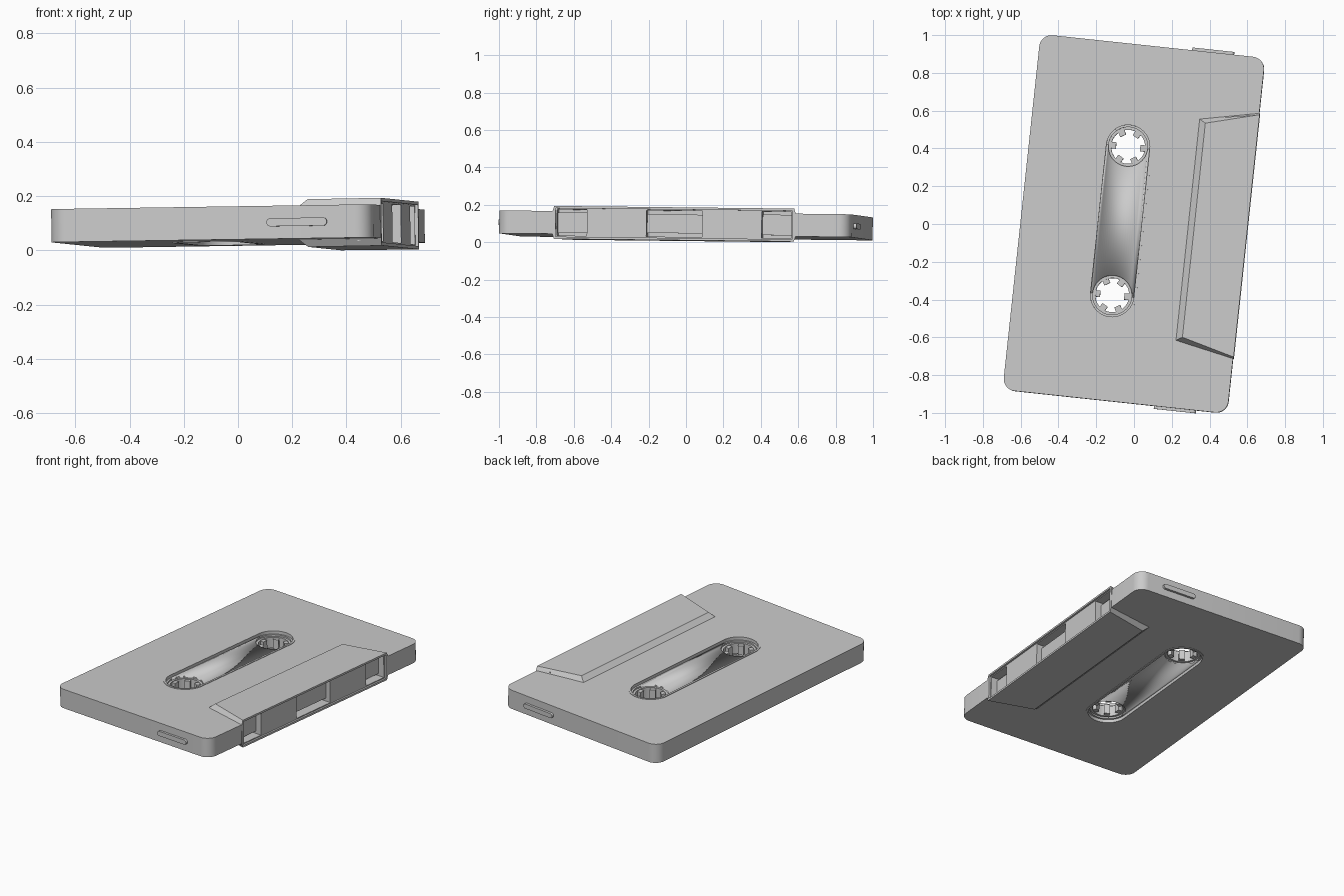
import bpy, bmesh
from math import sin, cos, pi, radians
from mathutils import Matrix, Vector

cube = bpy.data.objects.get("Cube")
if cube:
    bpy.data.objects.remove(cube)

grey = bpy.data.materials.new("grey_plastic")
grey.use_nodes = True
COLOUR = (0.6, 0.6, 0.6, 1)
grey.diffuse_color = COLOUR
grey.node_tree.nodes["Principled BSDF"].inputs["Base Color"].default_value = COLOUR

# Sizes in the cassette's own frame
HALF_W, HALF_L, HALF_T = 0.598, 0.947, 0.061
HEAD_T = 0.088
HUB_X, HUB_Y, MID_Y = -0.074, 0.395, 0.008
parts = []


def loft(name, layers):
    """Closed solid through stacked outlines, given as (outline, z)."""
    bm = bmesh.new()
    rings = [[bm.verts.new((x, y, z)) for x, y in pts] for pts, z in layers]
    n = len(rings[0])
    for a, b in zip(rings, rings[1:]):
        for i in range(n):
            j = (i + 1) % n
            bm.faces.new((a[i], a[j], b[j], b[i]))
    bm.faces.new(rings[0][::-1])
    bm.faces.new(rings[-1])
    return finish(name, bm)


def tube(name, outer, inner, half):
    """Flat ring between two outlines with equal point counts."""
    bm = bmesh.new()
    rings = [[bm.verts.new((x, y, z)) for x, y in pts]
             for pts, z in ((outer, -half), (outer, half), (inner, half), (inner, -half))]
    n = len(outer)
    for k in range(4):
        a, b = rings[k], rings[(k + 1) % 4]
        for i in range(n):
            j = (i + 1) % n
            bm.faces.new((a[i], a[j], b[j], b[i]))
    return finish(name, bm)


def finish(name, bm):
    bmesh.ops.recalc_face_normals(bm, faces=bm.faces)
    mesh = bpy.data.meshes.new(name)
    bm.to_mesh(mesh)
    bm.free()
    mesh.materials.append(grey)
    obj = bpy.data.objects.new(name, mesh)
    bpy.context.collection.objects.link(obj)
    parts.append(obj)
    return obj


def rect(x0, x1, y0, y1):
    return [(x0, y0), (x1, y0), (x1, y1), (x0, y1)]


def box(name, x0, x1, y0, y1, half):
    return loft(name, [(rect(x0, x1, y0, y1), -half), (rect(x0, x1, y0, y1), half)])


def arc(cx, cy, r, a0, a1, n):
    return [(cx + r * cos(radians(a0 + (a1 - a0) * i / n)),
             cy + r * sin(radians(a0 + (a1 - a0) * i / n))) for i in range(n + 1)]


def rounded(hw, hl, r):
    pts = []
    for k, (sx, sy) in enumerate(((1, 1), (-1, 1), (-1, -1), (1, -1))):
        pts += arc(sx * (hw - r), sy * (hl - r), r, 90 * k, 90 * k + 90, 8)
    return pts


def stadium(r):
    return (arc(HUB_X, MID_Y + HUB_Y, r, 0, 180, 24)
            + arc(HUB_X, MID_Y - HUB_Y, r, 180, 360, 24))


def boolean(target, tool, mode):
    mod = target.modifiers.new(mode, "BOOLEAN")
    mod.operation, mod.solver, mod.object = mode, "EXACT", tool
    bpy.context.view_layer.objects.active = target
    bpy.ops.object.modifier_apply(modifier=mod.name)
    parts.remove(tool)
    bpy.data.objects.remove(tool)


# Shell with the thicker head section along the right edge
shell = loft("shell", [(rounded(HALF_W, HALF_L, 0.065), z) for z in (-HALF_T, HALF_T)])


def head_outline(inner_x, inner_y, outer_y):
    edge = HALF_W + 0.003
    return [(inner_x, -inner_y), (edge, -outer_y), (edge, outer_y), (inner_x, inner_y)]


top, base = head_outline(0.32, 0.57, 0.645), head_outline(0.285, 0.59, 0.655)
head = loft("head", [(top, -HEAD_T), (base, -HALF_T + 0.002),
                     (base, HALF_T - 0.002), (top, HEAD_T)])
boolean(shell, head, "UNION")

# Cut the hub slot, the recessed edge and its three openings
boolean(shell, loft("slot", [(stadium(0.115), z) for z in (-0.2, 0.2)]), "DIFFERENCE")
boolean(shell, box("edge_recess", 0.589, 0.7, -0.637, 0.637, 0.076), "DIFFERENCE")
for y0, y1 in ((-0.63, -0.47), (-0.15, 0.15), (0.47, 0.63)):
    boolean(shell, box("opening", 0.51, 0.7, y0, y1, 0.07), "DIFFERENCE")

# Tape strip and guides seen inside the openings
box("tape_strip", 0.55, 0.556, -0.149, 0.149, 0.05)
for side, y in (("right", -0.55), ("left", 0.55)):
    box(side + "_tape_guide", 0.54, 0.55, y - 0.079, y + 0.079, 0.055)

# Slot rim and the bridge between the hubs
tube("slot_rim", stadium(0.128), stadium(0.115), HALF_T + 0.003)
hi, lo = MID_Y + HUB_Y, MID_Y - HUB_Y
w = 0.116
outline = ([(HUB_X + w, hi)] + arc(HUB_X, hi, 0.104, 0, -180, 24) + [(HUB_X - w, hi), (HUB_X - w, lo)]
           + arc(HUB_X, lo, 0.104, 180, 0, 24) + [(HUB_X + w, lo)])
bridge = loft("hub_bridge", [(outline, z) for z in (-0.045, 0.045)])

# Toothed hubs
for side, cy in (("rear", hi), ("front", lo)):
    def circle(r):
        return arc(HUB_X, cy, r, 0, 352.5, 47)
    tube(side + "_hub_well", circle(0.117), circle(0.104), 0.044)
    tube(side + "_hub", circle(0.108), circle(0.09), 0.034)
    for k in range(6):
        tooth = box(f"{side}_hub_tooth_{k + 1}", 0.064, 0.095, -0.017, 0.017, 0.03)
        tooth.data.transform(Matrix.Translation((HUB_X, cy, 0)) @ Matrix.Rotation(k * pi / 3, 4, "Z"))

# Small rounded tabs on both short ends
for side, s in (("front", -1), ("rear", 1)):
    tab = loft(side + "_tab", [(rounded(0.112, 0.015, 0.0145), z) for z in (-0.02, 0.015)])
    tab.data.transform(Matrix.Translation((0.32, s * HALF_L, 0)) @ Matrix.Rotation(-s * pi / 2, 4, "X"))

# Smooth shading with sharp edges kept; the bridge is softly blended
bpy.ops.object.select_all(action="DESELECT")
for obj in parts:
    obj.select_set(True)
bpy.context.view_layer.objects.active = shell
bpy.ops.object.shade_smooth_by_angle(angle=radians(32))
bridge.data.shade_smooth()
sharp = bridge.data.attributes.get("sharp_edge")
if sharp:
    bridge.data.attributes.remove(sharp)

# Lay the cassette at its slight turn and tilt, resting on the ground
across = Vector((0.9942, -0.1063, 0.015)).normalized()
along = Vector((0.1063, 0.9942, -0.011))
up = across.cross(along).normalized()
along = up.cross(across)
pose = Matrix((across, along, up)).transposed().to_4x4()
for obj in parts:
    obj.data.transform(pose)
low = min(v.co.z for obj in parts for v in obj.data.vertices)
for obj in parts:
    obj.data.transform(Matrix.Translation((0, 0, -low)))
